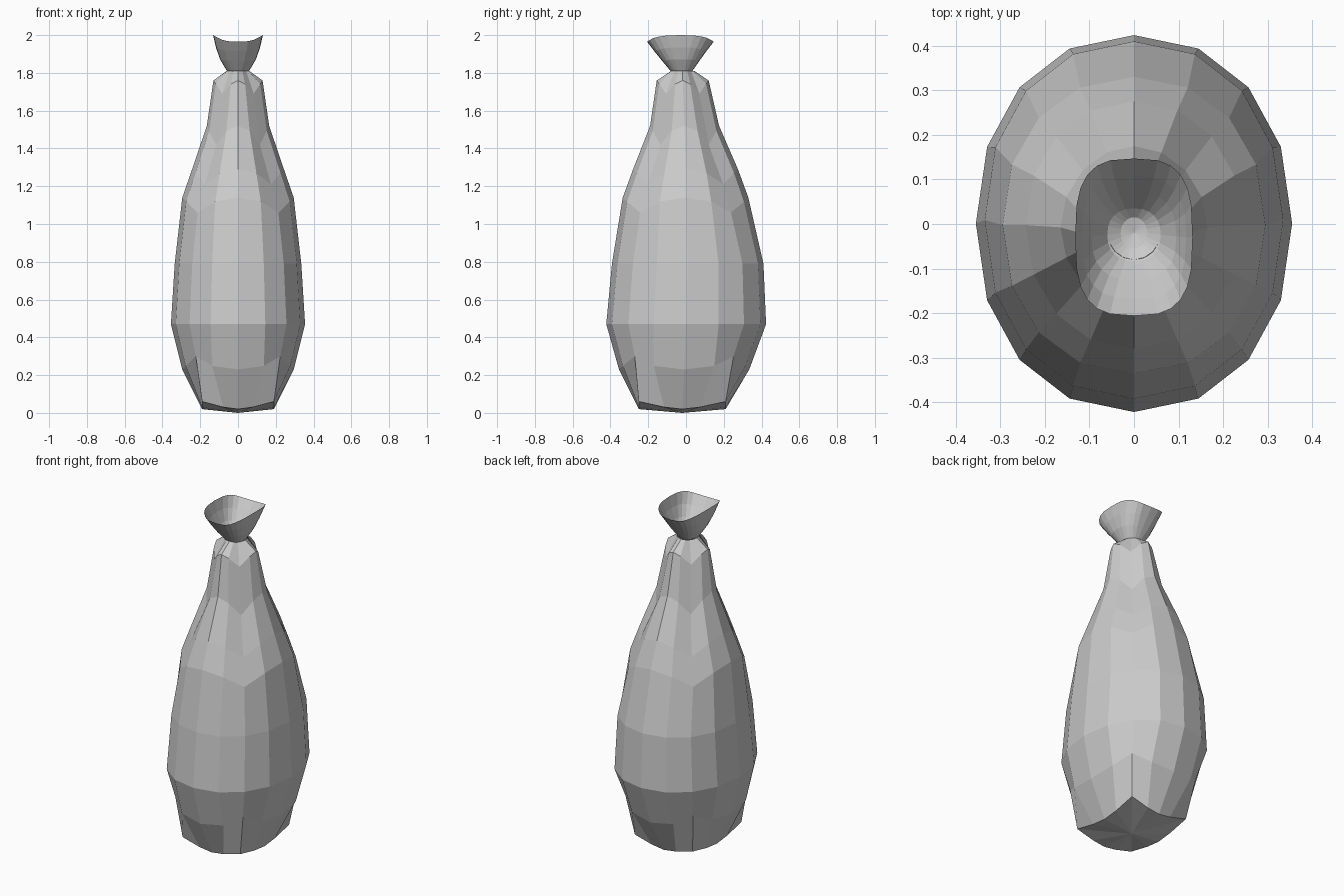
import bpy, bmesh, math

if "Cube" in bpy.data.objects:
    bpy.data.objects.remove(bpy.data.objects["Cube"])

grey = bpy.data.materials.new("sack grey")
grey.diffuse_color = (0.6, 0.6, 0.6, 1)
grey.use_nodes = True
grey.node_tree.nodes["Principled BSDF"].inputs["Base Color"].default_value = grey.diffuse_color


def spow(v, e):
    return math.copysign(abs(v) ** e, v)


def ring(bm, n, z, rx, front, back, p=2.0, corner=0.0, side=0.0):
    """Superellipse ring (p=0: square); corner lifts diagonals, side lifts x ends."""
    verts = []
    for i in range(n):
        a = 2 * math.pi * i / n
        c, s = math.cos(a), math.sin(a)
        big, small = max(abs(c), abs(s)), min(abs(c), abs(s))
        u, v = (spow(c, 2 / p), spow(s, 2 / p)) if p else (c / big, s / big)
        y = (front + back) / 2 + (back - front) / 2 * v
        dz = corner * (small / big) ** 1.5 + side * c * c
        verts.append(bm.verts.new((rx * u, y, z + dz)))
    return verts


def loft(bm, rings):
    for a, b in zip(rings, rings[1:]):
        n = len(a)
        for i in range(n):
            j = (i + 1) % n
            bm.faces.new((a[i], a[j], b[j], b[i]))


def base_fan(bm, loop, tip):
    v = bm.verts.new(tip)
    for i in range(len(loop)):
        bm.faces.new((loop[(i + 1) % len(loop)], loop[i], v))


def finish(bm, name):
    mesh = bpy.data.meshes.new(name)
    bm.to_mesh(mesh)
    bm.free()
    mesh.materials.append(grey)
    bpy.context.collection.objects.link(bpy.data.objects.new(name, mesh))


# Sack body: square base, round belly, ridged shoulders
bm = bmesh.new()
body = [ring(bm, 16, *r) for r in [
    # z, half width, front y, back y, squareness, corner lift
    (0.02, 0.19, -0.25, 0.21, 0, 0.04),
    (0.23, 0.295, -0.355, 0.335, 2.5, 0.07),
    (0.47, 0.355, -0.422, 0.424, 2.14, 0.0),
    (0.79, 0.335, -0.392, 0.41, 2.14, 0.0),
    (1.14, 0.295, -0.335, 0.33, 2.15, -0.08),
    (1.29, 0.243, -0.28, 0.275, 2.1, -0.08),
    (1.52, 0.165, -0.19, 0.175, 1.95, -0.10),
    (1.76, 0.13, -0.155, 0.12, 1.55, -0.07),
    (1.81, 0.06, -0.08, 0.045, 2.0, 0.0),
]]
loft(bm, body)
base_fan(bm, body[0], (0, -0.02, 0.0))
finish(bm, "sack_body")

# Flared, open gathered mouth above the tie
bm = bmesh.new()
mouth = [ring(bm, 24, *r) for r in [
    # z, half width, front y, back y, squareness, corner lift, side lift
    (1.793, 0.03, -0.055, 0.015, 2.0, 0.0, 0.0),
    (1.812, 0.06, -0.083, 0.035, 2.3, 0.0, 0.0),
    (1.862, 0.095, -0.125, 0.07, 2.6, 0.0, 0.01),
    (1.915, 0.117, -0.168, 0.108, 2.8, 0.0, 0.02),
    (1.965, 0.132, -0.206, 0.147, 3.0, 0.003, 0.035),
]]
loft(bm, mouth)
base_fan(bm, mouth[0], (0, -0.02, 1.785))
finish(bm, "sack_mouth")
